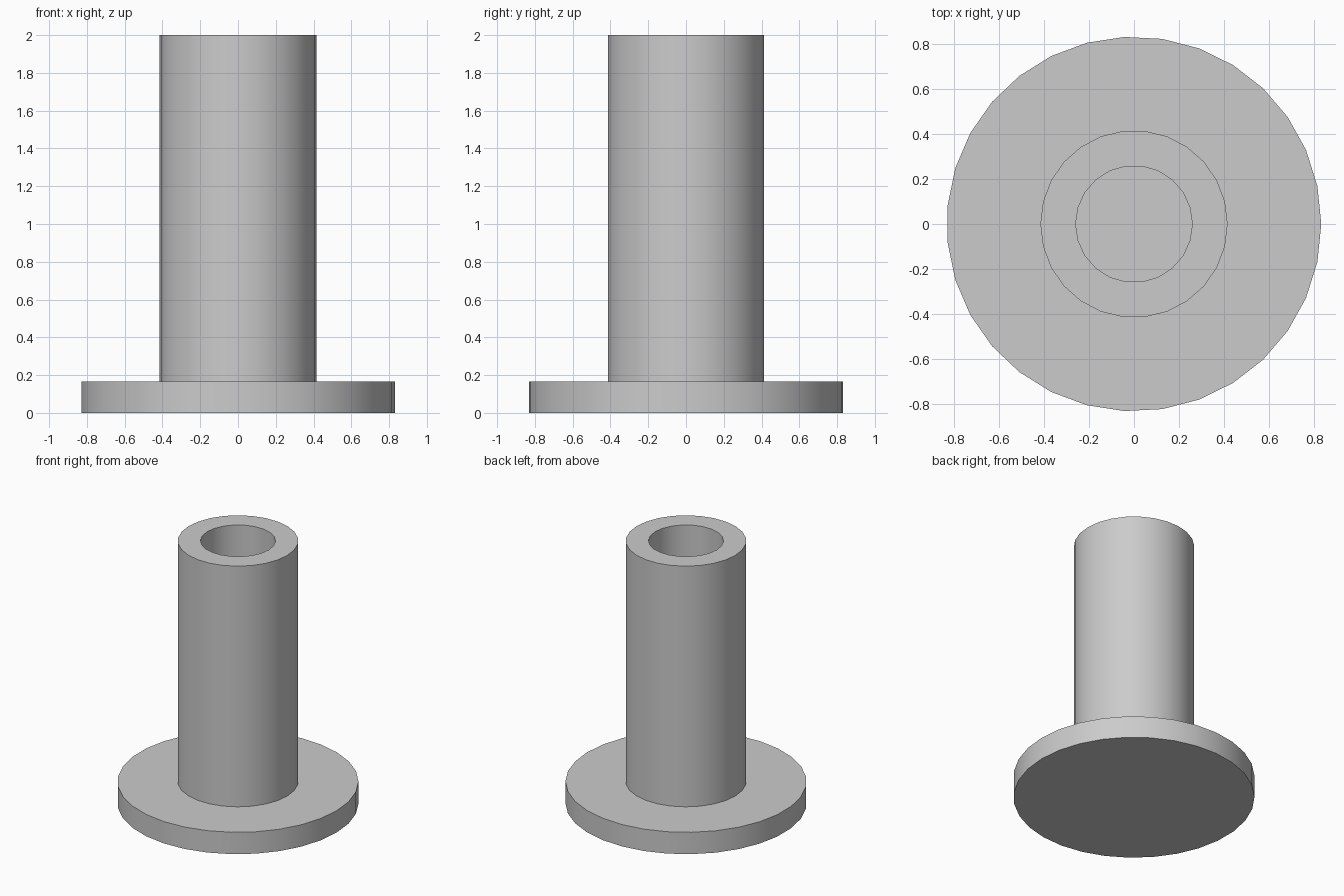
import bpy
import math

cube = bpy.data.objects.get("Cube")
if cube:
    bpy.data.objects.remove(cube, do_unlink=True)

HEIGHT = 2.0
FLANGE_TOP = HEIGHT / 12
FLANGE_RADIUS = 0.832
TUBE_RADIUS = 0.416
BORE_RADIUS = 0.259

grey = bpy.data.materials.new("plain grey")
grey.use_nodes = True
colour = (0.6, 0.6, 0.6, 1)
grey.diffuse_color = colour
grey.node_tree.nodes["Principled BSDF"].inputs["Base Color"].default_value = colour


def cylinder(name, radius, bottom, top, sides):
    """Upright capped cylinder with a corner on the +x axis."""
    bpy.ops.mesh.primitive_cylinder_add(
        vertices=sides, radius=radius, depth=top - bottom,
        location=(0, 0, (bottom + top) / 2))
    obj = bpy.context.object
    obj.name = name
    obj.rotation_euler.z = -math.pi / 2
    bpy.ops.object.transform_apply(location=True, rotation=True, scale=True)
    obj.data.materials.append(grey)
    return obj


def smooth(obj):
    bpy.ops.object.select_all(action='DESELECT')
    obj.select_set(True)
    bpy.context.view_layer.objects.active = obj
    bpy.ops.object.shade_smooth_by_angle(angle=math.radians(30))


# Base flange, closed underneath
flange = cylinder("flange", FLANGE_RADIUS, 0, FLANGE_TOP, 31)
smooth(flange)

# Hollow tube: the bore ends on the flange
tube = cylinder("tube", TUBE_RADIUS, FLANGE_TOP, HEIGHT, 26)
cutter = cylinder("bore_cutter", BORE_RADIUS, FLANGE_TOP - 0.1, HEIGHT + 0.1, 22)
bore = tube.modifiers.new("bore", 'BOOLEAN')
bore.operation = 'DIFFERENCE'
bore.solver = 'EXACT'
bore.object = cutter
bpy.ops.object.select_all(action='DESELECT')
tube.select_set(True)
bpy.context.view_layer.objects.active = tube
bpy.ops.object.modifier_apply(modifier=bore.name)
bpy.data.objects.remove(cutter, do_unlink=True)
smooth(tube)
